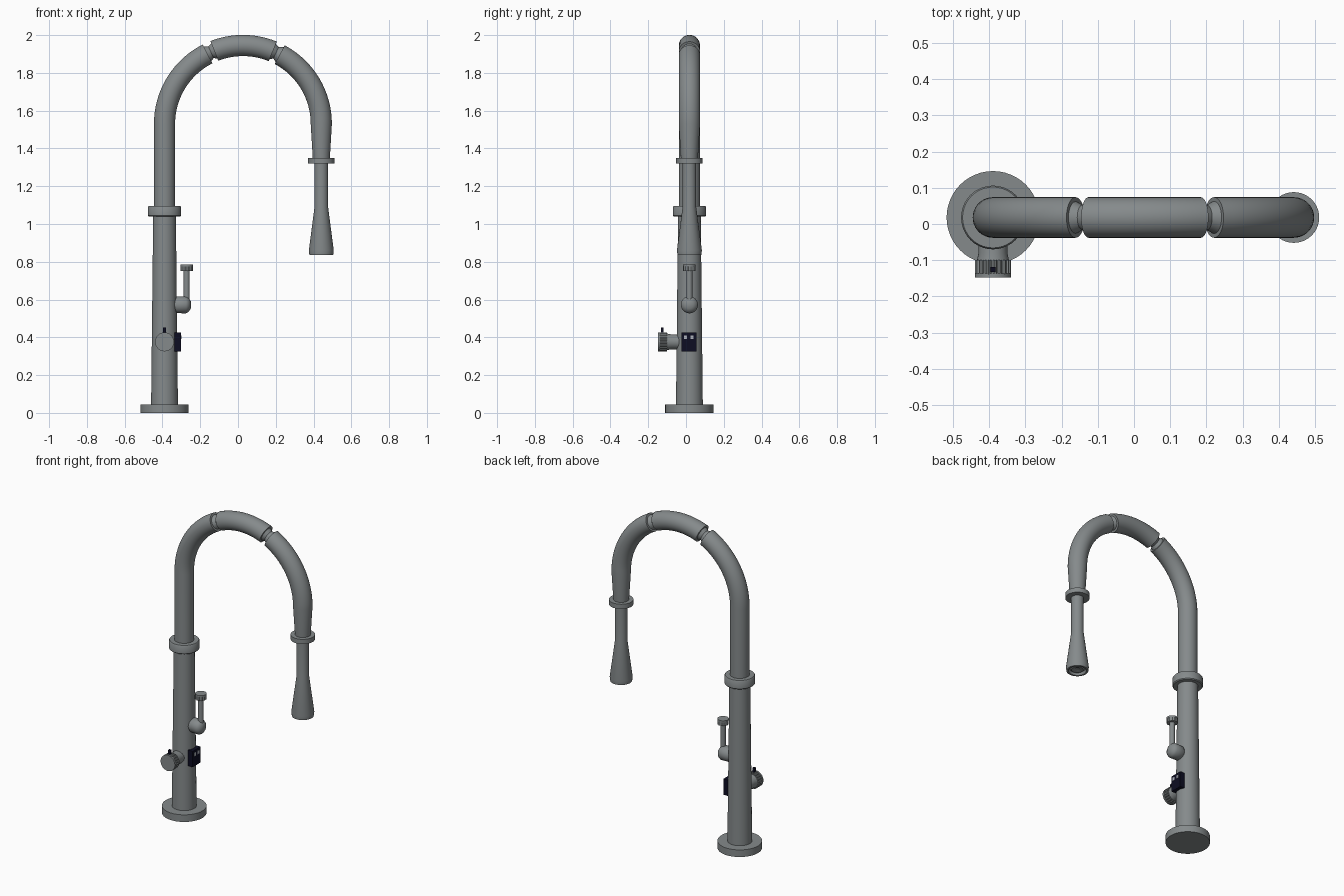
import bpy, bmesh, math
from mathutils import Vector, Matrix

if "Cube" in bpy.data.objects:
    bpy.data.objects.remove(bpy.data.objects["Cube"])

CX, CY = -0.389, 0.018          # column axis
TX = 0.441                      # spray head axis
ARC_X, ARC_Z, ARC_R = 0.026, 1.53, 0.415
PIPE_R = 0.056


def material(name, rgb):
    m = bpy.data.materials.new(name)
    m.diffuse_color = (*rgb, 1)
    m.use_nodes = True
    m.node_tree.nodes["Principled BSDF"].inputs["Base Color"].default_value = m.diffuse_color
    return m


STEEL = material("brushed grey", (0.235, 0.255, 0.26))
BLACK = material("navy black", (0.004, 0.004, 0.016))
LIGHT = material("light grey", (0.45, 0.47, 0.52))


def finish(bm, name, mat, angle=35):
    bmesh.ops.recalc_face_normals(bm, faces=bm.faces)
    me = bpy.data.meshes.new(name)
    bm.to_mesh(me)
    bm.free()
    ob = bpy.data.objects.new(name, me)
    bpy.context.collection.objects.link(ob)
    me.materials.append(mat)
    bpy.ops.object.select_all(action='DESELECT')
    ob.select_set(True)
    bpy.context.view_layer.objects.active = ob
    bpy.ops.object.shade_smooth_by_angle(angle=math.radians(angle))
    return ob


def skin(bm, rings):
    """Join vertex rings into a tube with capped ends."""
    rings = [[bm.verts.new(p) for p in r] for r in rings]
    n = len(rings[0])
    for a, b in zip(rings, rings[1:]):
        for i in range(n):
            j = (i + 1) % n
            bm.faces.new((a[i], a[j], b[j], b[i]))
    bm.faces.new(rings[0])
    bm.faces.new(rings[-1])


def lathe(name, profile, origin, axis='Z', mat=STEEL, n=40, groove=0.0):
    """Spin (radius, height) pairs; groove cuts in alternate pairs of points."""
    rot = {'Z': Matrix(), 'X': Matrix.Rotation(math.pi / 2, 4, 'Y'),
           '-Y': Matrix.Rotation(math.pi / 2, 4, 'X')}[axis]
    rings = []
    for r, h in profile:
        ring = []
        for i in range(n):
            a = 2 * math.pi * i / n
            q = r - (groove if i % 4 < 2 else 0)
            ring.append(rot @ Vector((q * math.cos(a), q * math.sin(a), h)) + Vector(origin))
        rings.append(ring)
    bm = bmesh.new()
    skin(bm, rings)
    return finish(bm, name, mat)


def sweep(name, path, n=36):
    """Round tube through (x, z, tilt, radius) stations in the arch plane."""
    rings = []
    for x, z, t, r in path:
        side = Vector((-math.cos(t), 0, math.sin(t)))
        rings.append([Vector((x, CY, z)) + side * (r * math.cos(2 * math.pi * i / n))
                      + Vector((0, r * math.sin(2 * math.pi * i / n), 0)) for i in range(n)])
    bm = bmesh.new()
    skin(bm, rings)
    return finish(bm, name, STEEL)


def arc(a0, a1, steps, radius=lambda f: PIPE_R):
    """Stations on the arch; angles in degrees clockwise from straight left."""
    out = []
    for k in range(steps + 1):
        t = math.radians(a0 + (a1 - a0) * k / steps)
        out.append((ARC_X - ARC_R * math.cos(t), ARC_Z + ARC_R * math.sin(t), t, radius(k / steps)))
    return out


def box(name, lo, hi, mat):
    bm = bmesh.new()
    bmesh.ops.create_cube(bm, size=1)
    for v in bm.verts:
        v.co = Vector(lo[i] + (v.co[i] + 0.5) * (hi[i] - lo[i]) for i in range(3))
    return finish(bm, name, mat)


# Base, column and collar
lathe("base_flange", [(0.128, 0), (0.128, 0.045)], (CX, CY, 0), n=48)
lathe("column", [(0.071, 0.04), (0.06, 1.05)], (CX, CY, 0))
lathe("column_collar", [(0.083, 1.04), (0.088, 1.045), (0.088, 1.09), (0.084, 1.096)], (CX, CY, 0))

# Arched hose: two long arms, a middle sleeve and two narrow necks
sweep("rising_arm", [(CX, 1.09, 0, PIPE_R)] + arc(0, 63.2, 16))
sweep("middle_sleeve", arc(68.6, 112.4, 14))
sweep("falling_arm", arc(118, 180, 16) + [(TX, 1.345, math.pi, 0.045)])
waist = lambda f: 0.034 + 0.014 * abs(2 * f - 1)
sweep("left_neck", arc(62, 70, 4, waist))
sweep("right_neck", arc(111, 119, 4, waist))

# Spray head
lathe("spray_collar", [(0.07, 1.32), (0.07, 1.35)], (TX, CY, 0))
lathe("spray_head", [(0.012, 0.848), (0.022, 0.842), (0.034, 0.842), (0.046, 0.852),
                     (0.052, 0.836), (0.063, 0.836), (0.066, 0.86), (0.036, 1.09),
                     (0.036, 1.33)], (TX, CY, 0))

# Lever handle on the right side
lathe("lever_hub", [(0.03, -0.345), (0.044, -0.325), (0.045, -0.275), (0.038, -0.262),
                    (0.02, -0.25)], (0, CY, 0.572), 'X', n=32)
lathe("lever_stem", [(0.016, 0.58), (0.016, 0.76)], (-0.272, CY, 0), n=20)
lathe("lever_cap", [(0.033, 0.752), (0.033, 0.778)], (-0.272, CY, 0), n=48, groove=0.003)
lathe("lever_cap_top", [(0.033, 0.776), (0.033, 0.786)], (-0.272, CY, 0), n=32)

# Front dial with grooved grip and pointer
lathe("dial_neck", [(0.039, 0.02), (0.04, 0.08), (0.045, 0.105)], (CX, 0, 0.376), '-Y', n=32)
lathe("dial_grip", [(0.05, 0.1), (0.05, 0.14)], (CX, 0, 0.376), '-Y', n=80, groove=0.004)
lathe("dial_face", [(0.05, 0.137), (0.05, 0.147)], (CX, 0, 0.376), '-Y')
box("dial_pointer", (CX - 0.007, -0.132, 0.42), (CX + 0.007, -0.119, 0.452), BLACK)

# Control box with two small windows
box("control_box", (-0.335, -0.023, 0.326), (-0.301, 0.056, 0.426), BLACK)
for y in (-0.002, 0.032):
    box("control_window", (-0.303, y - 0.008, 0.39), (-0.299, y + 0.008, 0.411), LIGHT)
